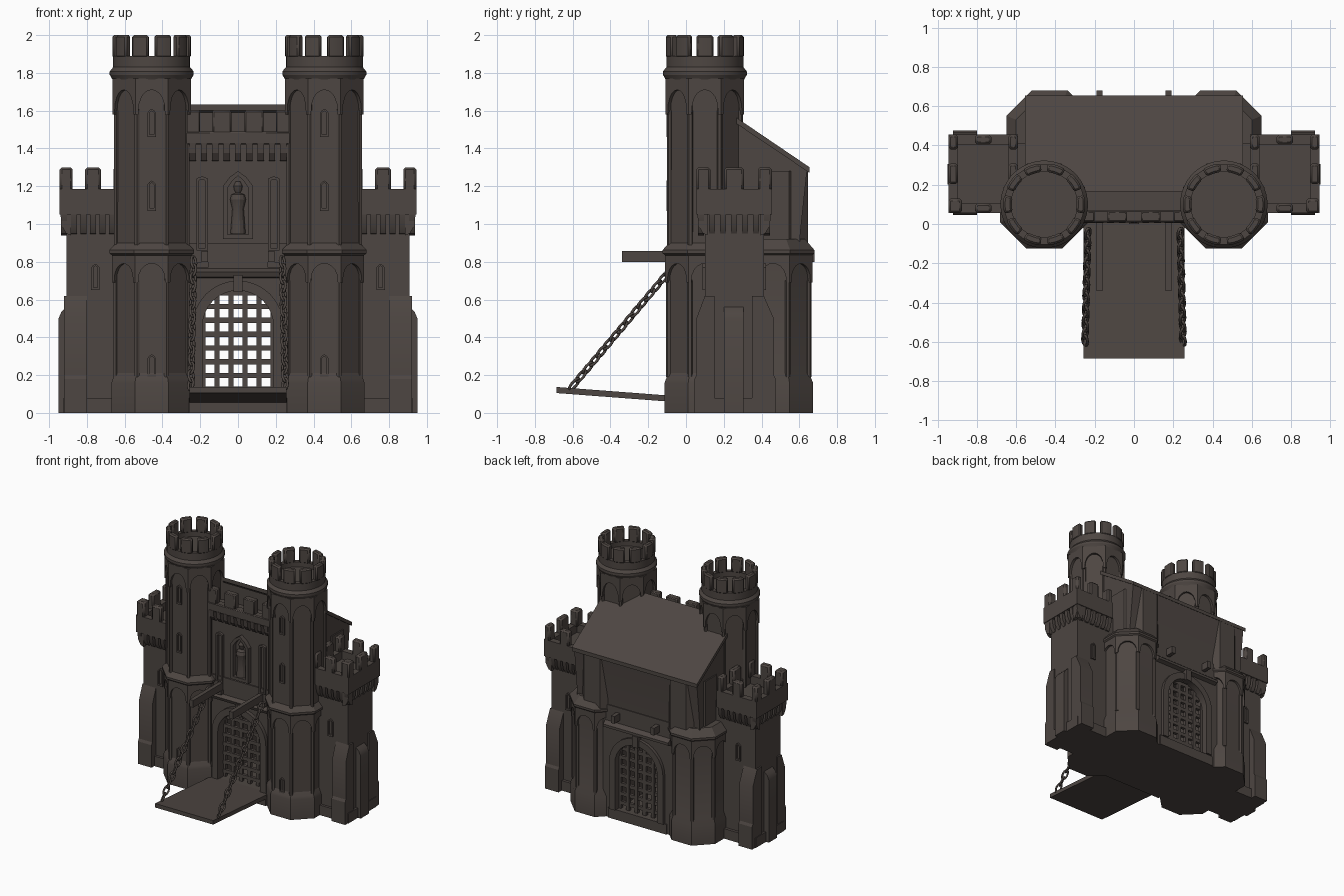
import bpy, bmesh
from math import pi, sin, cos, tan, radians
from mathutils import Matrix, Vector

if "Cube" in bpy.data.objects:
    bpy.data.objects.remove(bpy.data.objects["Cube"])

stone = bpy.data.materials.new("dark stone")
stone.use_nodes = True
COLOUR = (0.075, 0.061, 0.054, 1)
stone.diffuse_color = COLOUR
stone.node_tree.nodes["Principled BSDF"].inputs["Base Color"].default_value = COLOUR
AXES = {"x": lambda u, v, w: (w, u, v), "y": lambda u, v, w: (u, w, v), "z": lambda u, v, w: (u, v, w)}
IDENT = Matrix()


def prism(bm, pts, axis, lo, hi, m=IDENT):
    """Extrude a 2D outline along an axis."""
    a, b = [[bm.verts.new(m @ Vector(AXES[axis](u, v, w))) for u, v in pts] for w in (lo, hi)]
    bm.faces.new(a)
    bm.faces.new(b[::-1])
    for i in range(len(pts)):
        j = (i + 1) % len(pts)
        bm.faces.new((a[i], b[i], b[j], a[j]))


def box(bm, x, y, z, m=IDENT):
    prism(bm, [(x[0], y[0]), (x[1], y[0]), (x[1], y[1]), (x[0], y[1])], "z", z[0], z[1], m)


def lathe(bm, profile, n, cx, cy):
    """Stack rings given as (apothem, height) with a flat side to the front."""
    k = 1 / cos(pi / n)
    rings = [[bm.verts.new((cx + r * k * cos(2 * pi * (i + .5) / n), cy + r * k * sin(2 * pi * (i + .5) / n), z))
              for i in range(n)] for r, z in profile]
    for a, b in zip(rings, rings[1:]):
        for i in range(n):
            j = (i + 1) % n
            bm.faces.new((a[i], a[j], b[j], b[i]))
    bm.faces.new(rings[0])
    bm.faces.new(rings[-1])


def frame(bm, outer, inner, lo, hi, m=IDENT):
    """Closed border between two outlines of equal length, facing the front."""
    n = len(outer)
    loops = [[bm.verts.new(m @ Vector((u, w, v))) for u, v in pts]
             for pts, w in ((outer, lo), (inner, lo), (inner, hi), (outer, hi))]
    for a, b in zip(loops, loops[1:] + loops[:1]):
        for i in range(n):
            j = (i + 1) % n
            bm.faces.new((a[i], a[j], b[j], b[i]))


def finish(name, bm, mirror=False, bevel=0):
    bmesh.ops.recalc_face_normals(bm, faces=bm.faces)
    me = bpy.data.meshes.new(name)
    bm.to_mesh(me)
    bm.free()
    ob = bpy.data.objects.new(name, me)
    bpy.context.collection.objects.link(ob)
    me.materials.append(stone)
    if bevel:
        mod = ob.modifiers.new("Bevel", "BEVEL")
        mod.width, mod.segments = bevel, 1
    if mirror:
        ob.modifiers.new("Mirror", "MIRROR").use_clip = False
    bpy.ops.object.select_all(action="DESELECT")
    bpy.context.view_layer.objects.active = ob
    ob.select_set(True)
    bpy.ops.object.shade_smooth_by_angle(angle=radians(25))
    return ob


def arc(r, zc, n=16):
    return [(r * cos(pi * i / n), zc + r * sin(pi * i / n)) for i in range(n + 1)]


def pointed(w, z0, z1, peak):
    return [(-w, z0), (w, z0), (w, z1), (w * .55, z1 + peak * .6), (0, z1 + peak), (-w * .55, z1 + peak * .6), (-w, z1)]


def facet(cx, cy, k):
    return Matrix.Translation((cx, cy, 0)) @ Matrix.Rotation(k * pi / 4, 4, "Z")


def arcade(bm, cx, cy, a, z0, peak, z1):
    """Pointed blind arches on each of the eight facets."""
    s = (a + .02) * tan(pi / 8)
    w = s * .82
    pts = [(-s, z0), (-s, z1), (s, z1), (s, z0), (w, z0)]
    pts += [(w * cos(t), z0 + (peak - z0) * sin(t) ** .8) for t in (.35, .7, 1.0, 1.3)]
    pts += [(0, peak)] + [(-w * cos(t), z0 + (peak - z0) * sin(t) ** .8) for t in (1.3, 1.0, .7, .35)] + [(-w, z0)]
    for k in range(8):
        prism(bm, pts, "y", -a - .02, -a + .01, facet(cx, cy, k))


def ribs(bm, cx, cy, a, z0, z1):
    r = a / cos(pi / 8)
    for k in range(8):
        t = pi / 4 * (k + .5)
        lathe(bm, [(.013, z0), (.013, z1)], 6, cx + r * cos(t), cy + r * sin(t))


def slit(bm, z0, z1, y, m):
    frame(bm, pointed(.022, z0, z1, .02), pointed(.011, z0 + .014, z1, .008), y - .012, y + .01, m)


# Tall front towers
TX, TY = .457, .1
bm = bmesh.new()
lathe(bm, [(.213, 0), (.213, .16), (.206, .18), (.192, .21), (.192, .82), (.224, .845), (.224, .862),
           (.19, .9), (.188, 1.76)], 8, TX, TY)
arcade(bm, TX, TY, .19, .69, .79, .85)
arcade(bm, TX, TY, .188, 1.58, 1.71, 1.77)
ribs(bm, TX, TY, .19, .19, .7)
ribs(bm, TX, TY, .186, .88, 1.6)
for z0, z1 in ((.19, .29), (1.07, 1.21), (1.46, 1.59)):
    slit(bm, z0, z1, -.19, facet(TX, TY, 0))
finish("front_tower", bm, True)

# Round crowns with merlons
bm = bmesh.new()
lathe(bm, [(.19, 1.72), (.205, 1.76), (.222, 1.79), (.222, 1.808), (.204, 1.83), (.204, 1.89), (.168, 1.89),
           (.168, 1.85)], 40, TX, TY)
finish("tower_crown", bm, True)
bm = bmesh.new()
for k in range(10):
    mid = -pi / 2 + (k + .5) * pi / 5
    ts = [mid + d * .23 for d in (-1, -.33, .33, 1)]
    pts = [(TX + .209 * cos(t), TY + .209 * sin(t)) for t in ts]
    pts += [(TX + .165 * cos(t), TY + .165 * sin(t)) for t in reversed(ts)]
    prism(bm, pts, "z", 1.88, 2.0)
finish("tower_merlons", bm, True, .01)

# Back half towers
BX, BY = .43, .46
bm = bmesh.new()
lathe(bm, [(.212, 0), (.212, .16), (.192, .21), (.192, .82), (.22, .845), (.22, .862), (.17, .92)], 8, BX, BY)
lathe(bm, [(.172, .86), (.172, 1.28)], 8, .383, .474)
arcade(bm, BX, BY, .19, .69, .79, .85)
ribs(bm, BX, BY, .19, .19, .7)
finish("back_tower", bm, True)

# Gatehouse body with arched passage
bm = bmesh.new()
arch = [(-p[0], p[1]) for p in arc(.19, .46)]
outline = [(-.42, 0), (-.19, 0)] + arch + [(.19, 0), (.42, 0), (.42, .9), (-.42, .9)]
prism(bm, outline, "y", .04, .61)
box(bm, (-.26, .26), (-.02, .62), (0, .08))
finish("gate_passage", bm)

bm = bmesh.new()
prism(bm, [(.05, .74), (.05, 1.45), (.3, 1.45), (.3, .74)], "x", -.3, .3)
prism(bm, [(.2, .8), (.6, .8), (.605, .95), (.64, 1.28), (.2, 1.58)], "x", -.545, .545)
prism(bm, [(.17, 1.42), (.17, 1.59), (.3, 1.5), (.3, 1.42)], "x", -.3, .3)
finish("upper_hall", bm)

bm = bmesh.new()
prism(bm, [(.165, 1.6), (.165, 1.632), (.655, 1.3), (.655, 1.27)], "x", -.556, .556)
finish("sloping_roof", bm)

# Arch surrounds, front and back, with ledges
bm = bmesh.new()
band = [(.24, .08)] + arc(.24, .46) + [(-.24, .08), (-.188, .08)] + [(-x, z) for x, z in arc(.188, .46)] + [(.188, .08)]
prism(bm, band, "y", .01, .06)
prism(bm, band, "y", .59, .635)
prism(bm, [(.06, .71), (.02, .72), (.01, .745), (.05, .77)], "x", -.29, .29)
prism(bm, [(.59, .71), (.64, .73), (.64, .75), (.59, .79)], "x", -.29, .29)
for y in ((0, .06), (.59, .65)):
    box(bm, (-.025, .025), y, (.64, .73))
finish("arch_surround", bm)

# Portcullis grids
bm = bmesh.new()
for y in (.1, .57):
    for k in range(6):
        x = (k - 2.5) * .074
        box(bm, (x - .014, x + .014), (y - .012, y + .012), (.07, .66))
    for k in range(8):
        z = .125 + k * .073
        box(bm, (-.2, .2), (y - .016, y + .008), (z - .014, z + .014))
finish("portcullis", bm)

# Battlement over the gate
bm = bmesh.new()
box(bm, (-.28, .28), (.008, .07), (1.42, 1.49))
for x0, x1 in ((-.28, -.2), (-.135, -.035), (.035, .135), (.2, .28)):
    box(bm, (x0, x1), (.012, .066), (1.48, 1.6))
finish("gate_parapet", bm, bevel=.007)
bm = bmesh.new()
for k in range(9):
    x = (k - 4) * .06
    prism(bm, [(.06, 1.33), (.035, 1.34), (.012, 1.375), (.005, 1.43), (.06, 1.43)], "x", x - .017, x + .017)
finish("gate_corbels", bm)

# Statue niche and long wall slots
bm = bmesh.new()
frame(bm, pointed(.08, .92, 1.2, .08), pointed(.055, .945, 1.19, .065), .015, .055)
lathe(bm, [(.04, .95), (.036, 1.0), (.03, 1.08), (.042, 1.13), (.035, 1.155), (.012, 1.165), (.02, 1.18),
           (.024, 1.2), (.012, 1.225)], 12, 0, .05)
finish("statue_niche", bm)
bm = bmesh.new()
frame(bm, pointed(.03, .86, 1.24, .012), pointed(.016, .87, 1.23, .006), .03, .055, Matrix.Translation((.19, 0, 0)))
box(bm, (.155, .225), (.005, .06), (.77, .8))
finish("wall_slot", bm, True)

# Square side turrets
bm = bmesh.new()
box(bm, (.5, .908), (.1, .412), (0, 1.08))
box(bm, (.5, .925), (.08, .435), (0, .08))
for y, k in ((.1, 0), (-.412, 4)):
    m = Matrix.Translation((.755, 0, 0)) @ Matrix.Rotation(k * pi / 4, 4, "Z")
    slit(bm, .65, .77, y, m)
finish("side_turret", bm, True)

# Stepped buttresses
bm = bmesh.new()
prism(bm, [(.15, 0), (.045, 0), (.045, .18), (.055, .2), (.055, .5), (.1, .62), (.15, .62)], "x", .8, .92)
prism(bm, [(.35, 0), (.475, 0), (.475, .18), (.465, .2), (.465, .5), (.412, .62), (.35, .62)], "x", .8, .92)
prism(bm, [(.85, 0), (.95, 0), (.95, .5), (.935, .535), (.908, .56), (.85, .56)], "y", .2, .305)
finish("turret_buttress", bm, True)

# Turret parapet, corbels and merlons
X0, X1, Y0, Y1 = .59, .945, .055, .455
bm = bmesh.new()
sq = lambda d: [(X0 + d, Y0 + d), (X1 - d, Y0 + d), (X1 - d, Y1 - d), (X0 + d, Y1 - d)]
prism(bm, sq(0), "z", 1.05, 1.08)
prism(bm, sq(.012), "z", 1.07, 1.12)
flat = lambda pts: [(x, -y) for x, y in pts]
for lo, hi in (((X0, X1), (Y0, Y0 + .05)), ((X0, X1), (Y1 - .05, Y1))):
    box(bm, lo, hi, (1.08, 1.185))
for xs in ((X0, X0 + .05), (X1 - .05, X1)):
    box(bm, xs, (Y0, Y1), (1.08, 1.185))
finish("turret_parapet", bm, True)

bm = bmesh.new()
tooth = [(.06, .94), (.035, .95), (.012, .99), (.004, 1.06), (.06, 1.06)]
for k in range(7):
    x = X0 + .025 + k * (X1 - X0 - .05) / 6
    y = Y0 + .025 + k * (Y1 - Y0 - .05) / 6
    prism(bm, [(Y0 + d, z) for d, z in tooth], "x", x - .016, x + .016)
    prism(bm, [(Y1 - d, z) for d, z in tooth], "x", x - .016, x + .016)
    prism(bm, [(X1 - d, z) for d, z in tooth], "y", y - .016, y + .016)
finish("turret_corbels", bm, True)

bm = bmesh.new()
xm, ym = (X0 + X1) / 2, (Y0 + Y1) / 2
for xs in ((X0, X0 + .07), (xm - .042, xm + .042), (X1 - .07, X1)):
    for ys in ((Y0, Y0 + .075), (ym - .052, ym + .052), (Y1 - .075, Y1)):
        mid_x, mid_y = xs[0] == xm - .042, ys[0] == ym - .052
        if mid_x and mid_y:
            continue
        if mid_x:
            ys = (Y0, Y0 + .05) if ys[0] == Y0 else (Y1 - .05, Y1)
        if mid_y:
            xs = (X0, X0 + .05) if xs[0] == X0 else (X1 - .05, X1)
        box(bm, xs, ys, (1.17, 1.3))
finish("turret_merlons", bm, True, .012)

# Drawbridge, lifting beams and chains
bm = bmesh.new()
prism(bm, [(.04, .05), (.04, .082), (-.685, .137), (-.685, .105)], "x", -.258, .258)
finish("drawbridge", bm)
bm = bmesh.new()
box(bm, (.16, .192), (-.34, .68), (.8, .858))
finish("lifting_beam", bm, True)
for side, s in (("left", 1), ("right", -1)):
    cu = bpy.data.curves.new(side + "_chain", "CURVE")
    cu.dimensions, cu.bevel_depth, cu.bevel_resolution = "3D", .0075, 1
    a, b = Vector((s * .25, -.61, .13)), Vector((s * .235, -.03, .82))
    along = (b - a).normalized()
    across = along.cross(Vector((1, 0, 0))).normalized()
    for k in range(16):
        turn = Matrix.Rotation(pi / 4 + k * pi / 2, 3, along) @ across
        sp = cu.splines.new("POLY")
        sp.points.add(11)
        sp.use_cyclic_u = True
        for i, p in enumerate(sp.points):
            t = i * pi / 6
            p.co = (*(a.lerp(b, (k + .5) / 16) + along * .038 * cos(t) + turn * .018 * sin(t)), 1)
    cu.materials.append(stone)
    bpy.context.collection.objects.link(bpy.data.objects.new(side + "_chain", cu))
